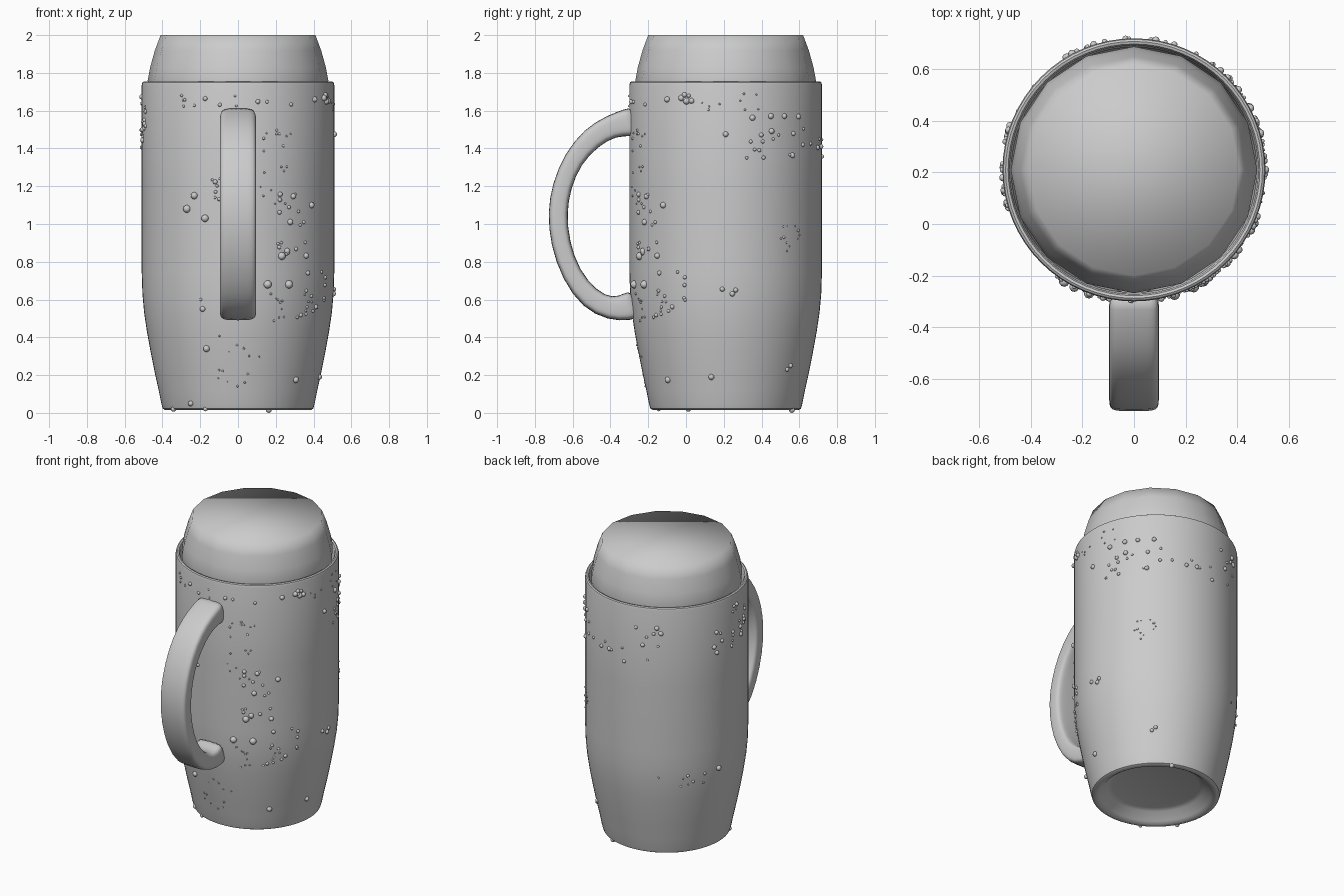
import bpy, bmesh, random
from math import sin, cos, pi, radians, copysign
from mathutils import Vector, Matrix

if "Cube" in bpy.data.objects:
    bpy.data.objects.remove(bpy.data.objects["Cube"])

random.seed(7)
CY = 0.21  # mug axis sits behind the origin, the handle in front


def finish(bm, name, angle=None):
    bmesh.ops.recalc_face_normals(bm, faces=bm.faces[:])
    me = bpy.data.meshes.new(name)
    bm.to_mesh(me)
    bm.free()
    ob = bpy.data.objects.new(name, me)
    bpy.context.collection.objects.link(ob)
    bpy.ops.object.select_all(action='DESELECT')
    ob.select_set(True)
    bpy.context.view_layer.objects.active = ob
    if angle:
        bpy.ops.object.shade_smooth_by_angle(angle=radians(angle))
    else:
        bpy.ops.object.shade_smooth()
    return ob


def loft(rings, bm):
    loops = [[bm.verts.new(p) for p in ring] for ring in rings]
    for a, b in zip(loops, loops[1:]):
        for i in range(len(a)):
            j = (i + 1) % len(a)
            bm.faces.new((a[i], a[j], b[j], b[i]))
    bm.faces.new(loops[0])
    bm.faces.new(loops[-1])


def lathe(profile, sides, name, angle=None):
    bm = bmesh.new()
    loft([[(r * sin(2 * pi * i / sides), CY - r * cos(2 * pi * i / sides), z)
           for i in range(sides)] for r, z in profile], bm)
    return finish(bm, name, angle)


# glass: recessed base, tapered foot, straight wall, rounded rim, inside
outer = [(0.385, 0.015), (0.398, 0.022), (0.405, 0.045), (0.42, 0.12),
         (0.44, 0.21), (0.462, 0.32), (0.482, 0.43), (0.497, 0.53),
         (0.506, 0.63), (0.51, 0.75), (0.51, 1.2), (0.51, 1.735)]
lathe([(0.27, 0.085), (0.30, 0.075), (0.345, 0.03), (0.365, 0.017)] + outer +
      [(0.506, 1.75), (0.498, 1.755), (0.488, 1.752), (0.482, 1.74),
       (0.475, 1.6), (0.475, 0.7), (0.44, 0.45), (0.38, 0.16), (0.3, 0.13)],
      64, "glass_mug", 40)

# foam: coarse tapered head with a flat top
lathe([(0.42, 1.55), (0.47, 1.68), (0.478, 1.76), (0.465, 1.83), (0.44, 1.92),
       (0.41, 2.0)], 16, "foam_head")

# handle: rounded rectangular section swept along a D-shaped path
path = [(-0.26, 1.55), (-0.31, 1.535), (-0.39, 1.522), (-0.50, 1.46),
        (-0.60, 1.345), (-0.66, 1.20), (-0.682, 1.06), (-0.668, 0.90),
        (-0.61, 0.73), (-0.51, 0.60), (-0.40, 0.548), (-0.31, 0.56), (-0.26, 0.58)]
rings = []
for k, (y, z) in enumerate(path):
    a, b = path[max(k - 1, 0)], path[min(k + 1, len(path) - 1)]
    t = Vector((0, b[0] - a[0], b[1] - a[1])).normalized()
    n = t.cross(Vector((1, 0, 0)))
    half = 0.075 if k in (0, 1, 11, 12) else 0.06 if k in (2, 3, 9, 10) else 0.051
    ring = []
    for i in range(20):
        c, s = cos(2 * pi * i / 20), sin(2 * pi * i / 20)
        u = copysign(abs(c) ** 0.45, c) * 0.097
        v = copysign(abs(s) ** 0.45, s) * half
        ring.append(Vector((u, y, z)) + n * v)
    rings.append(ring)
bm = bmesh.new()
loft(rings, bm)
handle = finish(bm, "handle")
handle.modifiers.new("round", 'SUBSURF').levels = 1
handle.modifiers["round"].render_levels = 1


# water droplets: clusters scattered on the outside of the glass
def wall_radius(z):
    for (r0, z0), (r1, z1) in zip(outer, outer[1:]):
        if z <= z1:
            return r0 + (r1 - r0) * max(0, z - z0) / (z1 - z0)
    return 0.51


def droplet(bm, deg, z, size):
    a, r = radians(deg), wall_radius(z)
    pos = Vector((r * sin(a), CY - r * cos(a), z))
    bmesh.ops.create_icosphere(bm, subdivisions=2, radius=size,
                               matrix=Matrix.Translation(pos))


# start angle, end angle, low z, high z, count, largest size (angle 0 = front)
clusters = [(-40, 50, 1.62, 1.69, 12, 0.013), (50, 72, 1.63, 1.70, 9, 0.018),
            (75, 115, 1.6, 1.69, 9, 0.007), (100, 150, 1.35, 1.6, 20, 0.016),
            (150, 212, 1.35, 1.62, 16, 0.016), (-115, -72, 1.4, 1.7, 24, 0.016),
            (12, 36, 1.1, 1.5, 18, 0.008), (24, 50, 0.8, 1.18, 20, 0.017),
            (38, 70, 0.5, 0.75, 18, 0.013), (10, 30, 0.48, 0.66, 9, 0.007),
            (-15, 15, 0.14, 0.46, 14, 0.007), (-16, -11, 1.1, 1.25, 7, 0.013),
            (125, 140, 0.83, 1.02, 12, 0.008), (-155, -115, 0.5, 0.6, 8, 0.011)]
# single large drops: angle, z, size
drops = [(-27, 1.15, 0.019), (-32, 1.08, 0.021), (-20, 1.03, 0.02),
         (18, 0.68, 0.022), (32, 0.68, 0.022), (27, 0.83, 0.021),
         (-21, 0.34, 0.018), (45, 0.175, 0.017), (80, 0.19, 0.016),
         (-22, 0.55, 0.015), (-23, 0.6, 0.008), (-38, 0.05, 0.015),
         (-26, 0.02, 0.012), (-60, 0.02, 0.014), (137, 0.23, 0.012),
         (140, 0.25, 0.013), (88, 0.655, 0.013), (94, 0.63, 0.014),
         (96, 0.65, 0.013), (-105, 0.6, 0.018), (90, 1.475, 0.015),
         (155, 0.016, 0.016)]
bm = bmesh.new()
for a0, a1, z0, z1, count, big in clusters:
    for _ in range(count):
        droplet(bm, random.uniform(a0, a1), random.uniform(z0, z1),
                random.uniform(0.45, 1) * big)
for d in drops:
    droplet(bm, *d)
finish(bm, "water_droplets")
